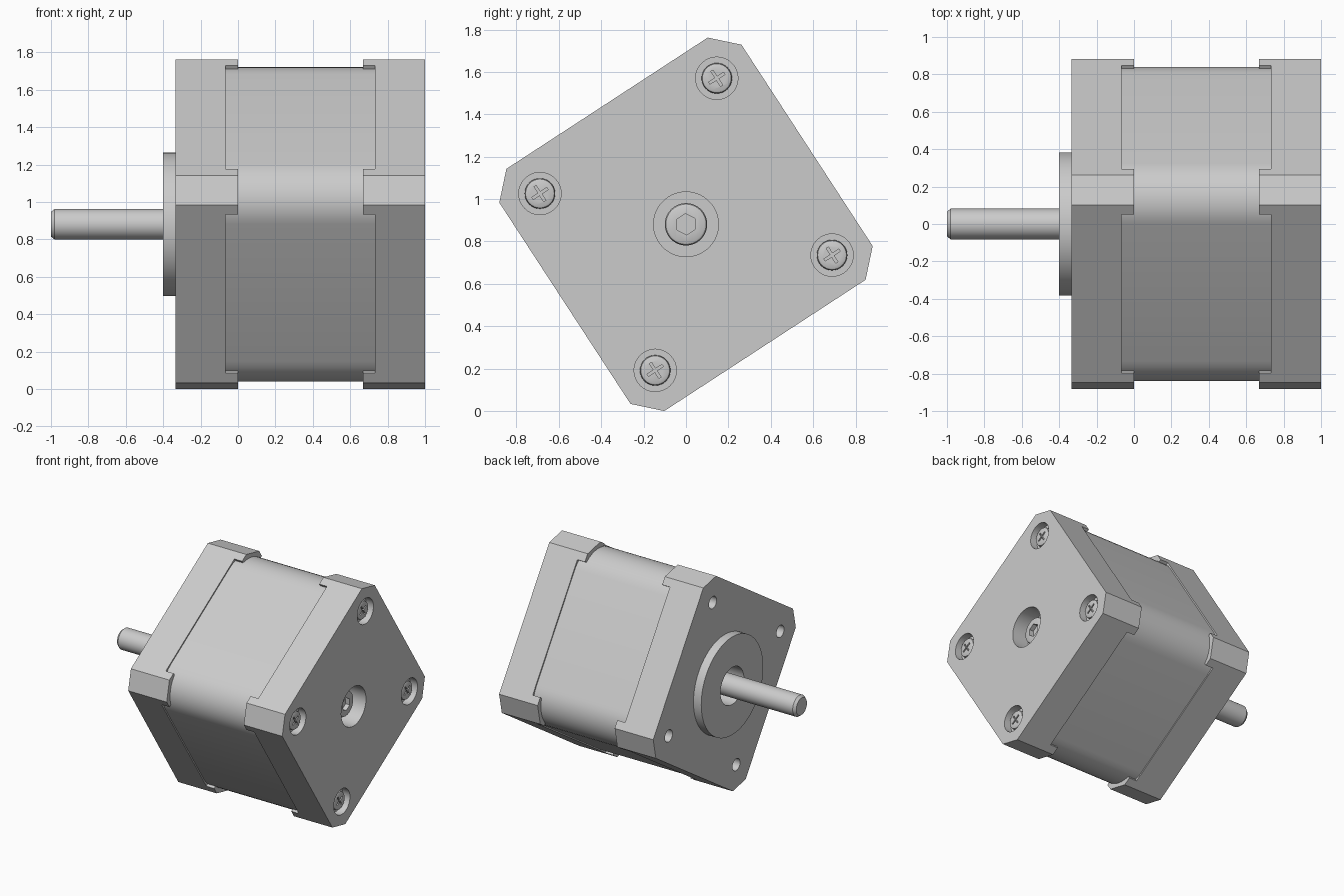
import bpy, bmesh, math
from mathutils import Matrix

if "Cube" in bpy.data.objects:
    bpy.data.objects.remove(bpy.data.objects["Cube"])

HALF, CHAMFER, TAB = 0.682, 0.115, 0.176   # square housing, cut corner, corner tab
BODY, FILLET = 0.672, 0.234                # laminated core
BOLT = 0.498                               # bolt offset from the axis
POSE = Matrix.Translation((0, 0, 0.881)) @ Matrix.Rotation(math.radians(33.1), 4, 'X')
CORNERS = [(1, 1), (-1, 1), (-1, -1), (1, -1)]

grey = bpy.data.materials.new("light_grey_metal")
grey.use_nodes = True
colour = (0.6, 0.6, 0.6, 1)
grey.diffuse_color = colour
grey.node_tree.nodes["Principled BSDF"].inputs["Base Color"].default_value = colour


def quarter_turns(points):
    """Repeat a corner's (y, z) points around the axis."""
    out = []
    for _ in range(4):
        out += points
        points = [(-z, y) for y, z in points]
    return out


def circle(r, n=48, y=0, z=0):
    return [(y + r * math.cos(math.tau * i / n), z + r * math.sin(math.tau * i / n))
            for i in range(n)]


def loft(name, sections):
    """Solid along x through matching (x, outline) sections."""
    bm = bmesh.new()
    rings = [[bm.verts.new((x, y, z)) for y, z in pts] for x, pts in sections]
    for a, b in zip(rings, rings[1:]):
        for i in range(len(a)):
            j = (i + 1) % len(a)
            bm.faces.new((a[i], a[j], b[j], b[i]))
    bm.faces.new(rings[0])
    bm.faces.new(rings[-1])
    bmesh.ops.recalc_face_normals(bm, faces=bm.faces)
    mesh = bpy.data.meshes.new(name)
    bm.to_mesh(mesh)
    bm.free()
    mesh.materials.append(grey)
    ob = bpy.data.objects.new(name, mesh)
    bpy.context.collection.objects.link(ob)
    return ob


def prism(name, outline, x0, x1):
    return loft(name, [(x0, outline), (x1, outline)])


def cut(ob, *cutter):
    """Subtract a prism given as outline, x0, x1."""
    tool = prism("cutter", *cutter)
    tool.hide_render = True
    mod = ob.modifiers.new("cut", 'BOOLEAN')
    mod.operation, mod.solver, mod.object = 'DIFFERENCE', 'EXACT', tool
    bpy.context.view_layer.objects.active = ob
    bpy.ops.object.modifier_apply(modifier=mod.name)
    bpy.data.objects.remove(tool)


def finish(ob):
    ob.matrix_world = POSE
    bpy.ops.object.select_all(action='DESELECT')
    ob.select_set(True)
    bpy.context.view_layer.objects.active = ob
    bpy.ops.object.shade_smooth_by_angle(angle=math.radians(30))


# Outlines
octagon = quarter_turns([(HALF, HALF - CHAMFER), (HALF - CHAMFER, HALF)])
inner = HALF - TAB
plus = quarter_turns([(1, inner), (inner, inner), (inner, 1)])
c = BODY - FILLET
core = quarter_turns([(c + FILLET * math.cos(math.pi * i / 20),
                       c + FILLET * math.sin(math.pi * i / 20)) for i in range(11)])

# Shaft-end housing with corner tabs, bolt holes and shaft opening
housing = prism("shaft_end_housing", octagon, -0.333, 0)
cut(housing, plus, -0.067, 0.5)
for sy, sz in CORNERS:
    cut(housing, circle(0.047, 24, sy * BOLT, sz * BOLT), -0.5, -0.12)
cut(housing, circle(0.145), -0.5, -0.2)
finish(housing)

# Raised pilot ring
ring = prism("pilot_ring", circle(0.383, 96), -0.4, -0.333)
cut(ring, circle(0.145), -0.5, 0)
finish(ring)

# Output shaft with a bevelled tip
finish(loft("shaft", [(-1, circle(0.066)), (-0.98, circle(0.082)), (-0.15, circle(0.082))]))

# Laminated core with rounded corners
finish(prism("laminated_core", core, -0.08, 0.745))

# Rear cap with corner tabs, counterbores and central well
cap = prism("rear_cap", octagon, 0.667, 1)
cut(cap, plus, 0, 0.733)
for sy, sz in CORNERS:
    cut(cap, circle(0.1, 32, sy * BOLT, sz * BOLT), 0.94, 1.5)
cut(cap, circle(0.153), 0.86, 1.5)
finish(cap)

# Cross-head screws in the counterbores
arm, slot = 0.042, 0.006
cross = quarter_turns([(arm, slot), (slot, slot), (slot, arm)])
for k, (sy, sz) in enumerate(CORNERS):
    y, z = sy * BOLT, sz * BOLT
    screw = loft("screw_%d" % (k + 1), [
        (0.93, circle(0.072, 32, y, z)), (0.965, circle(0.072, 32, y, z)),
        (0.976, circle(0.068, 32, y, z)), (0.98, circle(0.06, 32, y, z))])
    cut(screw, [(y + p, z + q) for p, q in cross], 0.965, 1.2)
    finish(screw)

# Rear shaft end with a hexagonal socket
end = loft("rear_shaft_end", [(0.84, circle(0.1)), (0.92, circle(0.1)),
                              (0.93, circle(0.095)), (0.935, circle(0.085))])
cut(end, circle(0.05, 6), 0.9, 1.2)
finish(end)
